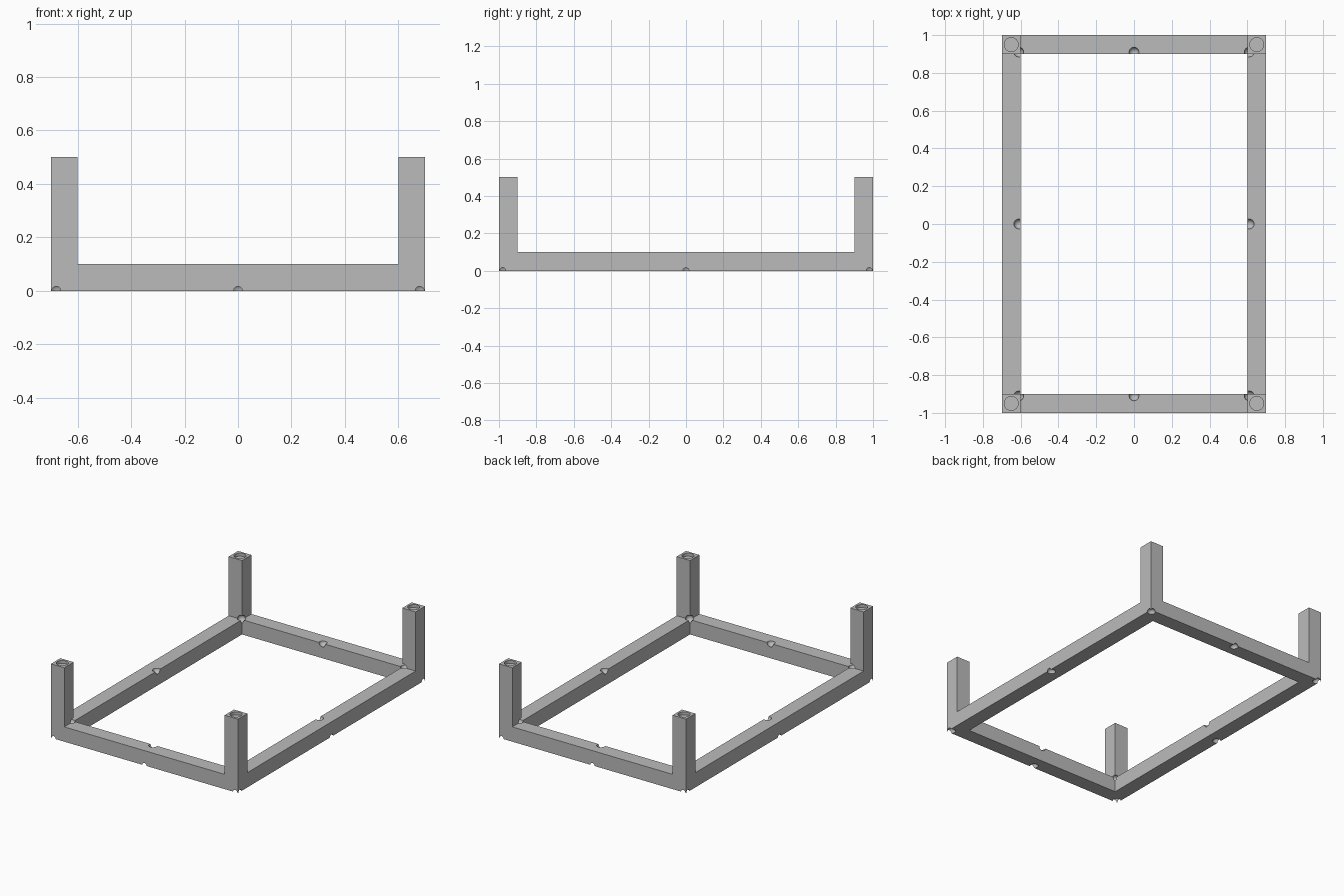
import bpy, bmesh, math
from mathutils import Matrix

if "Cube" in bpy.data.objects:
    bpy.data.objects.remove(bpy.data.objects["Cube"])

W, D = 0.70, 1.0          # half width and half depth
BAR, POST = 0.10, 0.50    # bar thickness and post height

grey = bpy.data.materials.new("mid grey")
grey.diffuse_color = (0.5, 0.5, 0.5, 1)
grey.use_nodes = True
grey.node_tree.nodes["Principled BSDF"].inputs["Base Color"].default_value = grey.diffuse_color


def add_object(name, bm):
    bmesh.ops.recalc_face_normals(bm, faces=bm.faces)
    mesh = bpy.data.meshes.new(name)
    bm.to_mesh(mesh)
    bm.free()
    mesh.materials.append(grey)
    obj = bpy.data.objects.new(name, mesh)
    bpy.context.collection.objects.link(obj)
    return obj


def extrude_up(bm, faces, height):
    geom = bmesh.ops.extrude_face_region(bm, geom=faces)["geom"]
    verts = [g for g in geom if isinstance(g, bmesh.types.BMVert)]
    bmesh.ops.translate(bm, vec=(0, 0, height), verts=verts)
    return [g for g in geom if isinstance(g, bmesh.types.BMFace)]


# Rectangular base ring: a 3 x 3 grid without its middle cell
bm = bmesh.new()
xs = (-W, -W + BAR, W - BAR, W)
ys = (-D, -D + BAR, D - BAR, D)
grid = [[bm.verts.new((x, y, 0)) for y in ys] for x in xs]
cells = [bm.faces.new((grid[i][j], grid[i + 1][j], grid[i + 1][j + 1], grid[i][j + 1]))
         for i in range(3) for j in range(3) if (i, j) != (1, 1)]
bottom = [f.copy() for f in cells]
tops = extrude_up(bm, cells, BAR)

# Corner posts rise from the four corner cells
for f in tops:
    c = f.calc_center_median()
    if abs(c.x) > W - BAR and abs(c.y) > D - BAR:
        extrude_up(bm, [f], POST - BAR)
        if f.is_valid:
            bm.faces.remove(f)
bmesh.ops.remove_doubles(bm, verts=bm.verts, dist=1e-5)
# drop any duplicated faces that share the same place
seen = set()
for f in list(bm.faces):
    key = tuple(sorted(v.index for v in f.verts))
    c = f.calc_center_median()
    key = (round(c.x, 4), round(c.y, 4), round(c.z, 4))
    if key in seen:
        bm.faces.remove(f)
    seen.add(key)
frame = add_object("frame", bm)

# Cutter: ball notches on inner top and outer bottom edges, round post sockets
bm = bmesh.new()
for x, y, z in ((W - 0.09, D - 0.09, BAR), (W - 0.02, D - 0.02, 0)):
    for i in (-1, 0, 1):
        for j in (-1, 0, 1):
            if i or j:
                bmesh.ops.create_uvsphere(bm, u_segments=24, v_segments=14, radius=0.026,
                                          matrix=Matrix.Translation((i * x, j * y, z)))
for i in (-1, 1):
    for j in (-1, 1):
        spot = (i * (W - BAR / 2), j * (D - BAR / 2), POST)
        bmesh.ops.create_cone(bm, cap_ends=True, segments=32, radius1=0.037, radius2=0.037,
                              depth=0.04, matrix=Matrix.Translation(spot))
cutter = add_object("notch_cutter", bm)
cutter.hide_render = True

cut = frame.modifiers.new("notches", "BOOLEAN")
cut.operation = "DIFFERENCE"
cut.solver = "EXACT"
cut.object = cutter
bpy.context.view_layer.objects.active = frame
frame.select_set(True)
bpy.ops.object.modifier_apply(modifier=cut.name)
bpy.data.objects.remove(cutter)
bpy.ops.object.shade_smooth_by_angle(angle=math.radians(30))
